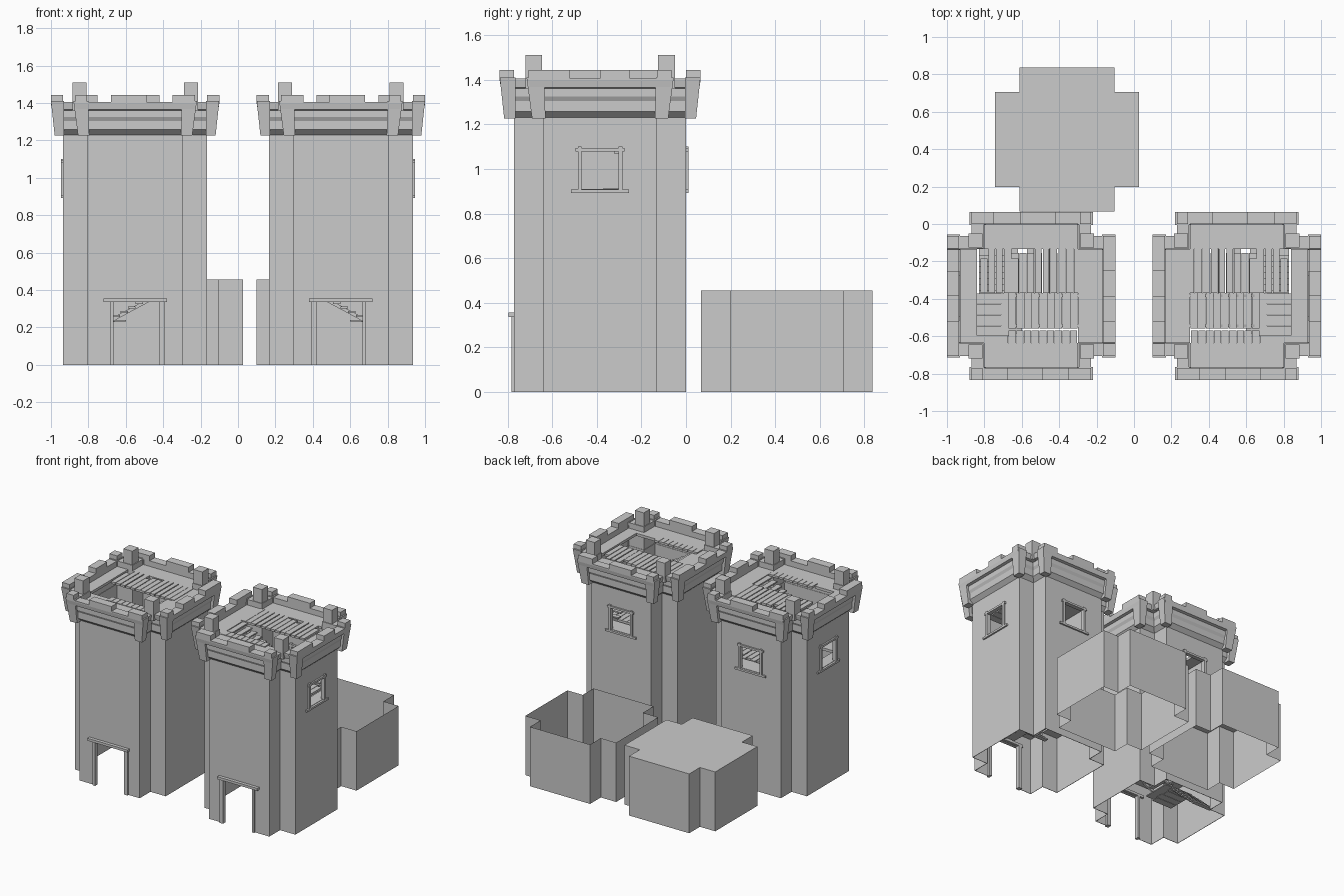
import bpy, bmesh, random

if "Cube" in bpy.data.objects:
    bpy.data.objects.remove(bpy.data.objects["Cube"])

random.seed(4)
CX, CY = -0.55, -0.385          # centre of the left tower
A, B = 0.385, 0.255             # arm half-size and notch half-size of the plan
STOREY = 0.455


def cross(cx, cy, o=0.0):
    """Square plan with a square notch at each corner, grown by o."""
    a, b = A + o, B + o
    quarter = [(a, -b), (a, b), (b, b)]
    pts = []
    for _ in range(4):
        pts += quarter
        quarter = [(-y, x) for x, y in quarter]
    return [(cx + x, cy + y) for x, y in pts]


def loft(bm, rings, cap=False):
    vs = [[bm.verts.new((x, y, z)) for x, y in pts] for pts, z in rings]
    n = len(vs[0])
    for lo, hi in zip(vs, vs[1:]):
        for i in range(n):
            j = (i + 1) % n
            bm.faces.new((lo[i], lo[j], hi[j], hi[i]))
    if cap:
        bm.faces.new(vs[-1])
    return vs


def hexa(bm, lo, hi, z0, z1):
    """Block between two rectangles (x0, x1, y0, y1) in tower coordinates."""
    def rect(r):
        return [(CX + r[i], CY + r[j]) for i, j in ((0, 2), (1, 2), (1, 3), (0, 3))]
    vs = loft(bm, [(rect(lo), z0), (rect(hi), z1)], cap=True)
    bm.faces.new(vs[0][::-1])


def box(bm, x0, x1, y0, y1, z0, z1):
    hexa(bm, (x0, x1, y0, y1), (x0, x1, y0, y1), z0, z1)


def finish(bm, name, mirror=True, recalc=True):
    if recalc:
        bmesh.ops.recalc_face_normals(bm, faces=bm.faces)
    me = bpy.data.meshes.new(name)
    bm.to_mesh(me)
    bm.free()
    ob = bpy.data.objects.new(name, me)
    bpy.context.collection.objects.link(ob)
    if mirror:
        ob.modifiers.new("mirror", 'MIRROR').use_mirror_merge = False
    return ob


# Cutters for the doorway and the two windows
bm = bmesh.new()
box(bm, -0.125, 0.13, -0.50, -0.30, -0.1, 0.335)
box(bm, -0.50, -0.30, -0.085, 0.085, 0.905, 1.08)
box(bm, -0.085, 0.085, 0.30, 0.50, 0.905, 1.08)
cutter = finish(bm, "opening_cutter", mirror=False)
cutter.hide_render = True
cutter.hide_viewport = True

# Tower walls: very thin closed shell with openings
bm = bmesh.new()
outer, inner = cross(CX, CY), cross(CX, CY, -0.003)
loft(bm, [(outer, 0), (outer, 1.23), (inner, 1.23), (inner, 0), (outer, 0)])
bmesh.ops.remove_doubles(bm, verts=bm.verts, dist=1e-5)
walls = finish(bm, "tower_walls", mirror=False)
cut = walls.modifiers.new("openings", 'BOOLEAN')
cut.object, cut.operation, cut.solver = cutter, 'DIFFERENCE', 'EXACT'
walls.modifiers.new("mirror", 'MIRROR').use_mirror_merge = False

# Stepped moulding and parapet wall
bm = bmesh.new()
profile = [(0, 1.23), (0.03, 1.257), (0.03, 1.305), (0.04, 1.325), (0.04, 1.36),
           (0.06, 1.365), (0.065, 1.395), (0.065, 1.405), (0, 1.405), (0, 1.23)]
loft(bm, [(cross(CX, CY, o), z) for o, z in profile])
finish(bm, "parapet")

# Merlons along the four sides, the gaps turning around the tower
bm = bmesh.new()
for s in (-1, 1):
    y0, y1 = sorted((s * A, s * 0.45))
    for t0, t1 in ((-0.32, -0.26), (-0.13, 0.06), (0.2, 0.32)):
        t0, t1 = sorted((-s * t0, -s * t1))
        box(bm, t0, t1, y0, y1, 1.405, 1.443)
    for t0, t1 in ((-0.32, -0.135), (0, 0.135), (0.255, 0.32)):
        t0, t1 = sorted((-s * t0, -s * t1))
        box(bm, y0, y1, t0, t1, 1.405, 1.443)
finish(bm, "merlons")

# Tapered corbels at the ends of each side, and the tall notch posts
bm = bmesh.new()
for sx in (-1, 1):
    for sy in (-1, 1):
        def rect(u0, u1, v0, v1):
            return (*sorted((sx * u0, sx * u1)), *sorted((sy * v0, sy * v1)))
        hexa(bm, rect(0.245, 0.305, 0.38, 0.43), rect(0.25, 0.33, 0.38, 0.45), 1.225, 1.41)
        hexa(bm, rect(0.38, 0.43, 0.245, 0.305), rect(0.38, 0.45, 0.25, 0.33), 1.225, 1.41)
        post = rect(0.26, 0.335, 0.26, 0.335)
        hexa(bm, post, post, 1.36, 1.51)
finish(bm, "corbels_and_posts")

# Floor ledges around the stairwell, with loose planks
ledges, planks = bmesh.new(), bmesh.new()
for k in (1, 2, 3):
    z = k * STOREY
    e, b = A - 0.004, B - 0.004
    for r in ((-b, b, -e, -b), (-b, b, b, e), (-e, -0.29, -b, b), (b, e, -b, b),
              (-0.29, -0.125, -b, -0.212)):
        box(ledges, *r, z - 0.02, z)
    n = 13
    for i in range(n):
        x = -0.27 + i * 0.54 / n
        w = 0.54 / n - random.uniform(0.002, 0.008)
        box(planks, x, x + w, 0.015, 0.25 + random.choice((0, 0, -0.02, -0.05)), z - 0.012, z + 0.004)
    for i in range(9):
        x = -0.12 + i * 0.041
        box(planks, x, x + 0.038, -0.25, -0.185, z - 0.012, z + 0.004)
finish(ledges, "floor_ledges")
finish(planks, "floor_planks")

# Stairs on each storey: back flight, landing, side flight
bm = bmesh.new()
for k in range(3):
    z = k * STOREY
    for i in range(8):                                   # back flight
        y = 0.25 - i * 0.031
        h = z + 0.028 * (i + 1)
        box(bm, -0.28, -0.12, y - 0.033, y, h - 0.01, h)
    for i in range(4):                                   # landing boards
        y = -0.215 + i * 0.058
        box(bm, -0.29, -0.12 + 0.01 * (i % 2), y, y + 0.055, z + 0.23, z + 0.242)
    box(bm, -0.16, -0.05, -0.20, 0.015, z + 0.232, z + 0.24)
    for i in range(9):                                   # side flight
        x = -0.12 + i * 0.041
        h = z + 0.242 + 0.0232 * (i + 1)
        box(bm, x, x + 0.040, -0.175, 0.015, h - 0.01, h)
    for y in (-0.165, -0.005):                           # sloping stringers
        foot = [(CX + x, CY + y + d, z + h) for x, h in ((-0.12, 0.232), (0.25, 0.43))
                for d in (0, 0.012)]
        p = [bm.verts.new((px, py, pz + off)) for off in (0, 0.02) for px, py, pz in foot]
        for f in ((0, 1, 3, 2), (4, 6, 7, 5), (0, 4, 5, 1), (2, 3, 7, 6), (0, 2, 6, 4), (1, 5, 7, 3)):
            bm.faces.new([p[i] for i in f])
finish(bm, "stairs")

# Door frame
bm = bmesh.new()
box(bm, -0.135, -0.115, -0.397, -0.365, 0, 0.34)
box(bm, 0.13, 0.16, -0.397, -0.365, 0, 0.34)
box(bm, -0.17, 0.17, -0.41, -0.365, 0.337, 0.356)
finish(bm, "door_frame")

# Window frames on the outer side and the back
bm = bmesh.new()
for t0, t1, z0, z1 in ((-0.10, -0.083, 0.90, 1.10), (0.083, 0.10, 0.90, 1.10),
                       (-0.11, 0.11, 1.078, 1.093), (-0.13, 0.13, 0.892, 0.907)):
    box(bm, -0.397, -0.365, t0, t1, z0, z1)
    box(bm, t0, t1, 0.365, 0.397, z0, z1)
finish(bm, "window_frames")

# Low blocks behind the towers: left one roofed, right one open
for name, x, cap in (("roofed_block", -0.358, True), ("open_block", 0.483, False)):
    bm = bmesh.new()
    plan = cross(x, 0.452)
    loft(bm, [(plan, 0), (plan, 0.455)], cap=cap)
    finish(bm, name, mirror=False, recalc=False)
